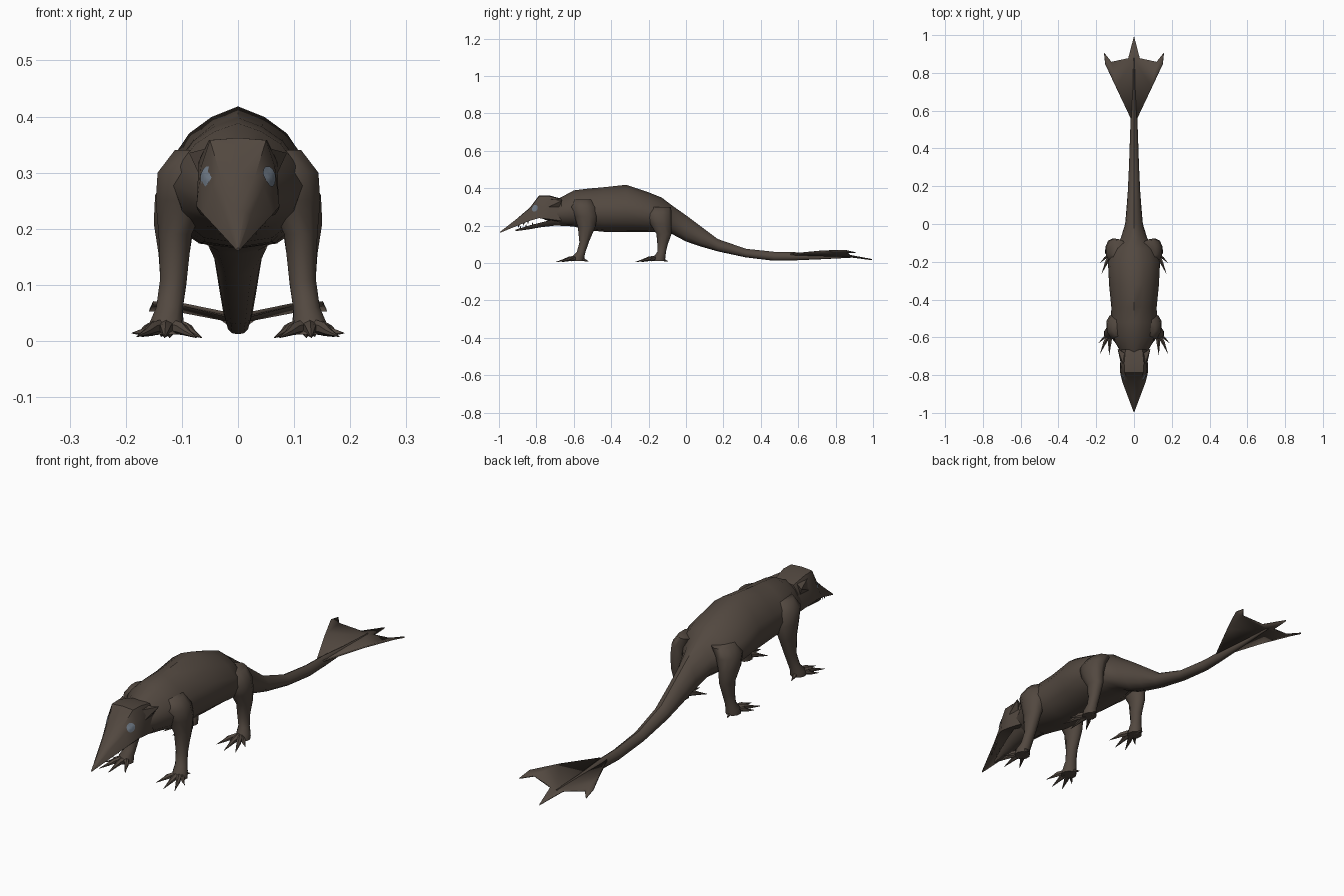
import bpy, bmesh, math
from mathutils import Vector

if "Cube" in bpy.data.objects:
    bpy.data.objects.remove(bpy.data.objects["Cube"])


def material(name, rgb):
    m = bpy.data.materials.new(name)
    m.diffuse_color = (*rgb, 1)
    m.use_nodes = True
    m.node_tree.nodes["Principled BSDF"].inputs["Base Color"].default_value = m.diffuse_color
    return m


HIDE = material("brown_hide", (0.085, 0.065, 0.051))
EYE = material("grey_blue_eye", (0.16, 0.195, 0.24))


def finish(bm, name, mat=HIDE, mirror=False, angle=40):
    bmesh.ops.recalc_face_normals(bm, faces=bm.faces[:])
    me = bpy.data.meshes.new(name)
    bm.to_mesh(me)
    bm.free()
    me.materials.append(mat)
    ob = bpy.data.objects.new(name, me)
    bpy.context.collection.objects.link(ob)
    bpy.ops.object.select_all(action='DESELECT')
    ob.select_set(True)
    bpy.context.view_layer.objects.active = ob
    bpy.ops.object.shade_smooth_by_angle(angle=math.radians(angle))
    if mirror:
        ob.modifiers.new("mirror", 'MIRROR')
    return ob


def skin(bm, rings):
    """Join closed rings of equal point count and cap both ends."""
    vs = [[bm.verts.new(p) for p in r] for r in rings]
    n = len(vs[0])
    for a, b in zip(vs, vs[1:]):
        for i in range(n):
            j = (i + 1) % n
            bm.faces.new((a[i], a[j], b[j], b[i]))
    bm.faces.new(vs[0])
    bm.faces.new(vs[-1])


def symmetric(half, y):
    """Full ring from a half outline that runs from top centre to bottom centre."""
    return [(x, y, z) for x, z in half] + [(-x, y, z) for x, z in half[-2:0:-1]]


def tube(bm, pts, flat, n=8):
    """Tube through (x, y, z, rx, r2); rings lie flat, or upright facing y."""
    rings = []
    for x, y, z, r1, r2 in pts:
        ring = []
        for i in range(n):
            a = 2 * math.pi * (i + 0.5) / n
            c, s = r1 * math.cos(a), r2 * math.sin(a)
            ring.append((x + c, y + s, z) if flat else (x + c, y, z + s))
        rings.append(ring)
    skin(bm, rings)


# Body and tail: y, top, bottom, half width
SECTION = [(0, 1), (0.36, 0.85), (0.66, 0.62), (0.92, 0.22), (1, -0.15),
           (0.86, -0.6), (0.5, -0.92), (0, -1)]
BODY = [(-0.74, 0.325, 0.215, 0.05), (-0.67, 0.35, 0.2, 0.075),
        (-0.6, 0.388, 0.195, 0.115), (-0.52, 0.398, 0.175, 0.122),
        (-0.44, 0.405, 0.167, 0.12), (-0.32, 0.418, 0.165, 0.132),
        (-0.2, 0.378, 0.165, 0.138), (-0.13, 0.35, 0.165, 0.115),
        (-0.075, 0.308, 0.155, 0.07), (0, 0.255, 0.115, 0.047),
        (0.08, 0.195, 0.088, 0.04), (0.17, 0.128, 0.062, 0.033),
        (0.32, 0.076, 0.03, 0.026), (0.47, 0.06, 0.012, 0.021),
        (0.58, 0.058, 0.014, 0.017), (0.72, 0.046, 0.02, 0.01),
        (0.88, 0.04, 0.028, 0.004)]
bm = bmesh.new()
skin(bm, [symmetric([(w * a, (t + b) / 2 + (t - b) / 2 * c) for a, c in SECTION], y)
          for y, t, b, w in BODY])
finish(bm, "body_and_tail")

# Tail fan: one side of a shallow V sheet, thickened and mirrored
bm = bmesh.new()
centre = [bm.verts.new(p) for p in [(0, 0.56, 0.04), (0, 0.87, 0.034), (0, 0.995, 0.018)]]
edge = [bm.verts.new(p) for p in [(0.017, 0.56, 0.048), (0.095, 0.725, 0.064),
                                  (0.152, 0.847, 0.068), (0.158, 0.905, 0.055),
                                  (0.12, 0.858, 0.057), (0.03, 0.878, 0.04)]]
bm.faces.new((centre[0], edge[0], edge[1], centre[1]))
bm.faces.new((centre[1], edge[1], edge[4], edge[5]))
bm.faces.new((edge[1], edge[2], edge[4]))
bm.faces.new((edge[2], edge[3], edge[4]))
bm.faces.new((centre[1], edge[5], centre[2]))
fan = finish(bm, "tail_fan", mirror=True)
solid = fan.modifiers.new("thickness", 'SOLIDIFY')
solid.thickness, solid.offset = 0.006, 0

# Head and upper jaw: y, then half outline as (top z, top w, brow z, brow w, jaw z, jaw w, under z)
HEAD = [(-0.995, 0.166, 0.001, 0.164, 0.002, 0.161, 0.002, 0.161),
        (-0.91, 0.232, 0.012, 0.222, 0.022, 0.196, 0.034, 0.205),
        (-0.835, 0.292, 0.03, 0.275, 0.045, 0.226, 0.062, 0.232),
        (-0.785, 0.358, 0.05, 0.31, 0.066, 0.24, 0.074, 0.245),
        (-0.735, 0.358, 0.052, 0.32, 0.07, 0.235, 0.073, 0.225),
        (-0.665, 0.34, 0.045, 0.31, 0.066, 0.225, 0.066, 0.205)]
bm = bmesh.new()
skin(bm, [symmetric([(0, t + 0.004 * (y > -0.9)), (tw, t), (bw, b), (jw, j), (jw * 0.5, (j + u) / 2),
                     (0, u)], y) for y, t, tw, b, bw, j, jw, u in HEAD])
head = finish(bm, "head_and_upper_jaw")

# Lower jaw, hanging slightly open
JAW = [(-0.912, 0.178, 0.17, 0.004), (-0.84, 0.2, 0.18, 0.026),
       (-0.77, 0.218, 0.192, 0.045), (-0.7, 0.235, 0.2, 0.058), (-0.63, 0.26, 0.198, 0.07)]
bm = bmesh.new()
skin(bm, [symmetric([(0, t - 0.003), (w, t), (w * 0.8, (t + b) / 2), (w * 0.4, b), (0, b)], y)
          for y, t, b, w in JAW])
finish(bm, "lower_jaw")

# Teeth on both jaws
bm = bmesh.new()
for y, x, z, d in [(-0.895, 0.032, 0.204, -1), (-0.868, 0.04, 0.215, -1), (-0.845, 0.048, 0.224, -1),
                   (-0.885, 0.011, 0.184, 1), (-0.855, 0.02, 0.193, 1), (-0.82, 0.029, 0.203, 1)]:
    base = [bm.verts.new((x + 0.004 * math.cos(a), y + 0.005 * math.sin(a), z))
            for a in (0, math.pi / 2, math.pi, 1.5 * math.pi)]
    tip = bm.verts.new((x, y, z + d * 0.017))
    bm.faces.new(base)
    for i in range(4):
        bm.faces.new((base[i], base[(i + 1) % 4], tip))
finish(bm, "teeth", mirror=True)

# Ear frills: pointed flaps sweeping out and back
bm = bmesh.new()
root = [bm.verts.new(p) for p in [(0.05, -0.765, 0.345), (0.064, -0.765, 0.285),
                                  (0.055, -0.69, 0.28), (0.04, -0.69, 0.34)]]
tip = bm.verts.new((0.087, -0.66, 0.335))
bm.faces.new(root)
for i in range(4):
    bm.faces.new((root[i], root[(i + 1) % 4], tip))
finish(bm, "ear_frill", mirror=True)

# Eyes: thin patches laid on the sides of the head
bm = bmesh.new()
aim = Vector((0.75, -0.65, 0.1)).normalized()
side = aim.cross(Vector((0, 0, 1))).normalized()
up = side.cross(aim)
middle = Vector((0.054, -0.806, 0.293))


def on_head(offset):
    hit, loc, normal, _ = head.ray_cast(middle + offset + aim * 0.2, -aim)
    return (loc if hit else middle + offset) + aim * 0.003


hub = bm.verts.new(on_head(Vector()))
loops = []
for k in (0.5, 1):
    loops.append([bm.verts.new(on_head(k * (side * 0.018 * math.cos(a) + up * 0.019 * math.sin(a))))
                  for a in [2 * math.pi * (i + 0.5) / 12 for i in range(12)]])
for i in range(12):
    j = (i + 1) % 12
    bm.faces.new((hub, loops[0][i], loops[0][j]))
    bm.faces.new((loops[0][i], loops[1][i], loops[1][j], loops[0][j]))
finish(bm, "eye", EYE, mirror=True)

# Legs: x, y, z, half width, half depth
LEGS = {
    "front_leg": [(0.07, -0.55, 0.34, 0.045, 0.05), (0.09, -0.548, 0.3, 0.056, 0.07),
                  (0.101, -0.535, 0.25, 0.048, 0.062), (0.112, -0.532, 0.19, 0.031, 0.046),
                  (0.115, -0.545, 0.11, 0.025, 0.025), (0.122, -0.56, 0.06, 0.025, 0.023),
                  (0.128, -0.575, 0.035, 0.03, 0.032), (0.128, -0.58, 0.012, 0.032, 0.034)],
    "hind_leg": [(0.08, -0.14, 0.3, 0.04, 0.06), (0.105, -0.145, 0.26, 0.045, 0.068),
                 (0.114, -0.135, 0.21, 0.038, 0.058), (0.114, -0.118, 0.155, 0.029, 0.04),
                 (0.115, -0.125, 0.1, 0.024, 0.028), (0.12, -0.13, 0.06, 0.023, 0.023),
                 (0.124, -0.14, 0.035, 0.028, 0.03), (0.124, -0.145, 0.012, 0.03, 0.033)]}
for name, pts in LEGS.items():
    bm = bmesh.new()
    tube(bm, pts, flat=True, n=10)
    finish(bm, name, mirror=True, angle=60)

# Toes and claws: foot centre, then tip offsets
CLAWS = [(0.053, -0.11, 0.008), (0.004, -0.117, 0.006), (-0.053, -0.085, 0.006),
         (0.062, -0.055, 0.014), (0.01, 0.057, 0.008)]
for name, fx, fy in (("front_toes", 0.127, -0.577), ("hind_toes", 0.118, -0.152)):
    bm = bmesh.new()
    for dx, dy, z in CLAWS:
        tube(bm, [(fx + dx * 0.1, fy + dy * 0.1, 0.026, 0.015, 0.014),
                  (fx + dx * 0.5, fy + dy * 0.45, 0.022, 0.011, 0.011),
                  (fx + dx * 0.66, fy + dy * 0.63, 0.016, 0.007, 0.007),
                  (fx + dx, fy + dy, z, 0.0008, 0.0008)], flat=False, n=6)
    finish(bm, name, mirror=True)
